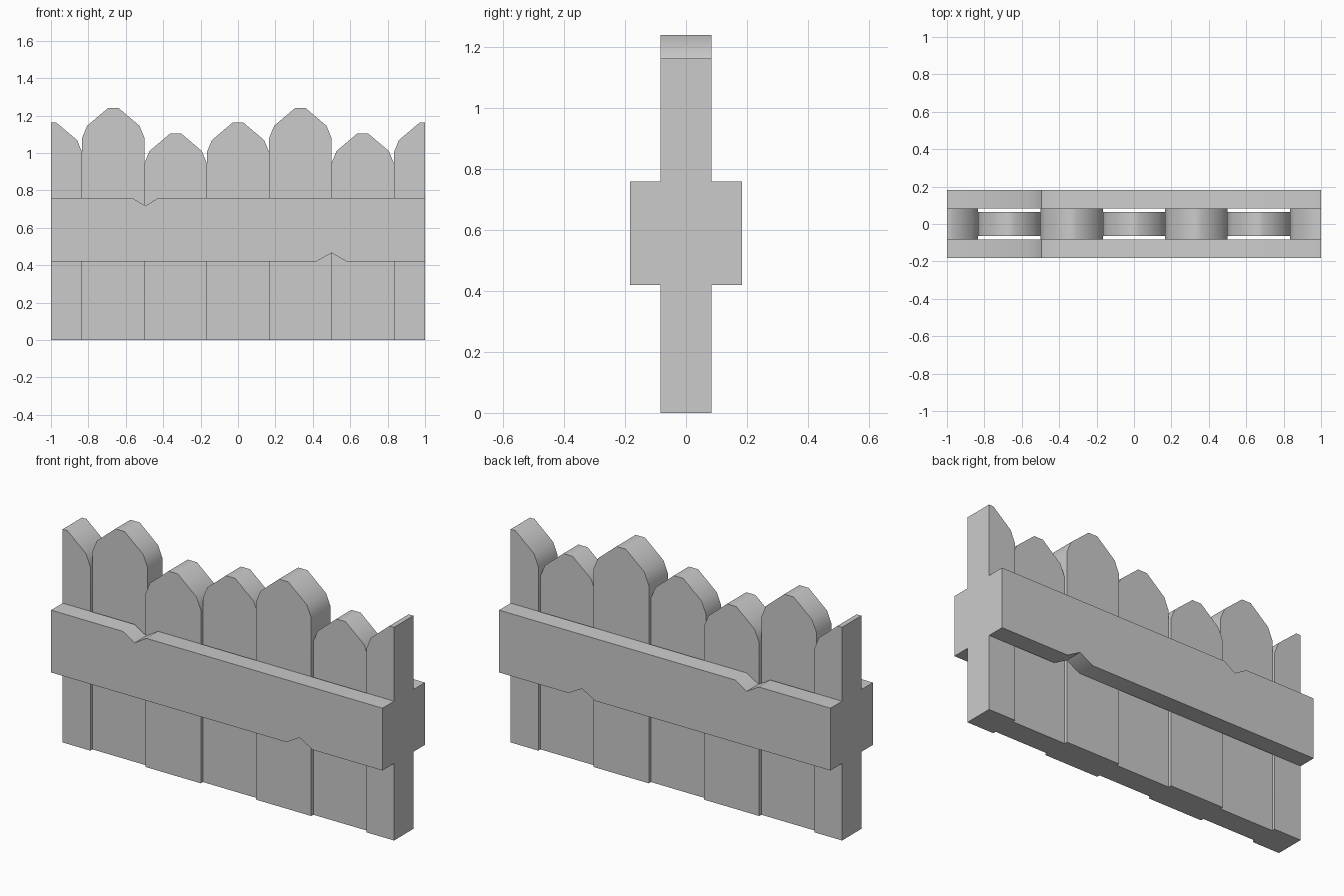
import bpy, bmesh, math

if "Cube" in bpy.data.objects:
    bpy.data.objects.remove(bpy.data.objects["Cube"])


def extrude_profile(name, profile, y0, y1):
    """Extrude an x-z outline between two y depths."""
    bm = bmesh.new()
    front = [bm.verts.new((x, y0, z)) for x, z in profile]
    back = [bm.verts.new((x, y1, z)) for x, z in profile]
    bm.faces.new(front)
    bm.faces.new(back[::-1])
    n = len(profile)
    for i in range(n):
        j = (i + 1) % n
        bm.faces.new((front[i], back[i], back[j], front[j]))
    bmesh.ops.recalc_face_normals(bm, faces=bm.faces[:])
    me = bpy.data.meshes.new(name)
    bm.to_mesh(me)
    bm.free()
    ob = bpy.data.objects.new(name, me)
    bpy.context.collection.objects.link(ob)
    bpy.ops.object.select_all(action='DESELECT')
    ob.select_set(True)
    bpy.context.view_layer.objects.active = ob
    bpy.ops.object.shade_smooth_by_angle(angle=math.radians(45))
    return ob


W = 1 / 6          # half width of a plank
THICK, THIN = 0.083, 0.065


def plank(name, cx, top, depth, side=0):
    """Picket with a chamfered point; side keeps only its right (1) or left (-1) half."""
    half = [(W, 0), (W, top - 0.16), (0.14, top - 0.095), (0.028, top)]
    right = [(cx + x, z) for x, z in half]
    left = [(cx - x, z) for x, z in reversed(half)]
    if side > 0:
        outline = right + [(cx, top), (cx, 0)]
    elif side < 0:
        outline = [(cx, 0), (cx, top)] + left
    else:
        outline = right + left
    return extrude_profile(name, outline, -depth, depth)


# Full pickets, alternating thin and thick
for i, top in enumerate((1.24, 1.105, 1.163, 1.24, 1.105)):
    plank(f"picket_{i + 1}", (i - 2) / 3, top, THICK if i % 2 else THIN)

# Half pickets at both ends
plank("end_picket_left", -1, 1.163, THICK, 1)
plank("end_picket_right", 1, 1.163, THICK, -1)

# Front and back rails with a nick above and below
rail = [(-1, 0.42), (0.42, 0.42), (0.5, 0.465), (0.58, 0.42), (1, 0.42),
        (1, 0.76), (-0.425, 0.76), (-0.495, 0.717), (-0.567, 0.76), (-1, 0.76)]
extrude_profile("front_rail", rail, -0.183, -THICK)
extrude_profile("back_rail", rail, THICK, 0.183)
